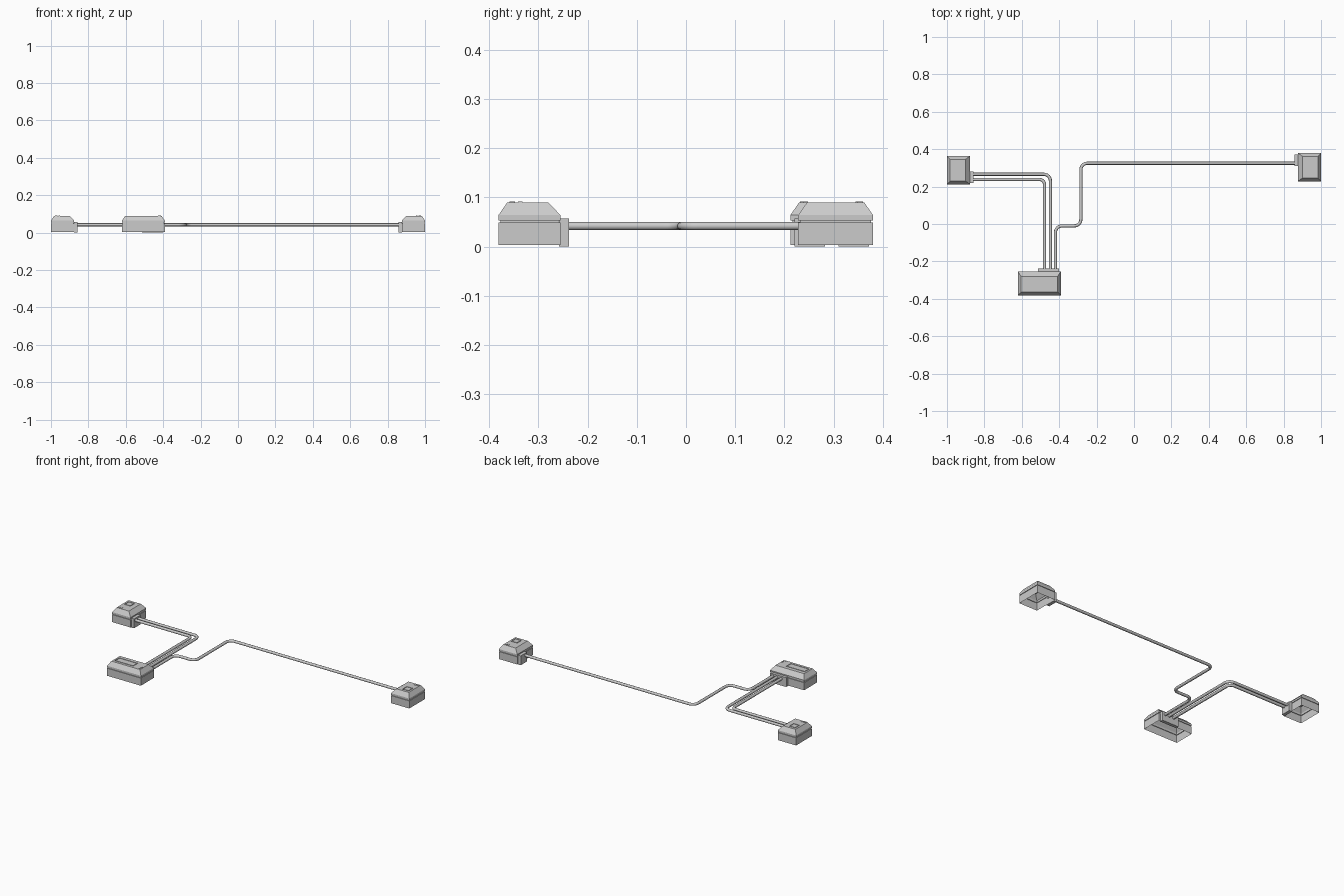
import bpy, bmesh, math
from mathutils import Vector

if "Cube" in bpy.data.objects:
    bpy.data.objects.remove(bpy.data.objects["Cube"])


def mesh_object(name, bm, loc=(0, 0, 0), rot=0):
    me = bpy.data.meshes.new(name)
    bm.to_mesh(me)
    bm.free()
    ob = bpy.data.objects.new(name, me)
    ob.location = loc
    ob.rotation_euler[2] = rot
    bpy.context.collection.objects.link(ob)
    return ob


def shrink(rect, left, right, front, back):
    x0, x1, y0, y1 = rect
    return (x0 + left, x1 - right, y0 + front, y1 - back)


def housing(name, loc, w, d, slopes, panel, rot=0):
    """Open-bottomed shell lofted from rectangles: walls, seam, sloped lid, grooved panel."""
    outer = (-w / 2, w / 2, -d / 2, d / 2)
    seam = shrink(outer, *[0.004] * 4)
    levels = [(outer, 0.003), (outer, 0.049), (seam, 0.049), (seam, 0.053),
              (outer, 0.053), (outer, 0.064), (shrink(outer, *slopes), 0.09),
              (panel, 0.09), (panel, 0.086),
              (shrink(panel, *[0.004] * 4), 0.086), (shrink(panel, *[0.004] * 4), 0.09)]
    bm = bmesh.new()
    prev = None
    for (x0, x1, y0, y1), z in levels:
        ring = [bm.verts.new((x, y, z)) for x, y in ((x0, y0), (x1, y0), (x1, y1), (x0, y1))]
        if prev:
            for i in range(4):
                j = (i + 1) % 4
                bm.faces.new((prev[i], prev[j], ring[j], ring[i]))
        prev = ring
    bm.faces.new(prev)
    return mesh_object(name, bm, (*loc, 0), rot)


def block(name, rect, z0, z1, loc=(0, 0), rot=0):
    x0, x1, y0, y1 = rect
    bm = bmesh.new()
    bmesh.ops.create_cube(bm, size=1)
    for v in bm.verts:
        v.co = (x1 if v.co.x > 0 else x0, y1 if v.co.y > 0 else y0, z1 if v.co.z > 0 else z0)
    return mesh_object(name, bm, (*loc, 0), rot)


def cable(name, pts, radius=0.0085, bend=0.035, z=0.042):
    """Round tube along a path with filleted right-angle corners."""
    pts = [Vector((x, y, z)) for x, y in pts]
    path = [pts[0]]
    for a, b, c in zip(pts, pts[1:], pts[2:]):
        u, v = (a - b).normalized(), (c - b).normalized()
        centre = b + (u + v) * bend
        for i in range(7):
            t = math.pi / 2 * i / 6
            path.append(centre - v * bend * math.cos(t) - u * bend * math.sin(t))
    path.append(pts[-1])
    cu = bpy.data.curves.new(name, 'CURVE')
    cu.dimensions = '3D'
    cu.bevel_depth = radius
    cu.bevel_resolution = 2
    sp = cu.splines.new('POLY')
    sp.points.add(len(path) - 1)
    for p, co in zip(sp.points, path):
        p.co = (*co, 1)
    sp.use_smooth = True
    ob = bpy.data.objects.new(name, cu)
    bpy.context.collection.objects.link(ob)


# Two small end units, the right one turned half way round
for side, loc, rot in (("left", (-0.938, 0.288), 0), ("right", (0.938, 0.304), math.pi)):
    housing(side + "_housing", loc, 0.124, 0.152, (0.017, 0.024, 0.018, 0.018),
            (-0.034, 0.008, 0.0, 0.043), rot)
    block(side + "_cable_port", (0.06, 0.08, -0.068, -0.006), 0, 0.057, loc, rot)
    block(side + "_large_key", (-0.04, -0.028, -0.056, -0.044), 0.088, 0.092, loc, rot)
    block(side + "_small_key", (-0.022, -0.014, -0.05, -0.04), 0.088, 0.092, loc, rot)

# Wide front unit
loc = (-0.506, -0.318)
housing("front_housing", loc, 0.23, 0.126, (0.018, 0.018, 0.018, 0.025),
        (-0.086, 0.04, -0.03, 0.016))
block("front_cable_port", (-0.006, 0.105, 0.06, 0.08), 0, 0.057, loc)
block("front_large_key", (0.079, 0.091, -0.041, -0.029), 0.088, 0.092, loc)
block("front_small_key", (0.086, 0.094, -0.023, -0.014), 0.088, 0.092, loc)

# Cables
cable("outer_left_cable", [(-0.88, 0.266), (-0.447, 0.266), (-0.447, -0.255)])
cable("inner_left_cable", [(-0.88, 0.238), (-0.478, 0.238), (-0.478, -0.255)], bend=0.028)
cable("right_cable", [(0.88, 0.325), (-0.284, 0.325), (-0.284, -0.01),
                      (-0.42, -0.01), (-0.42, -0.255)])
